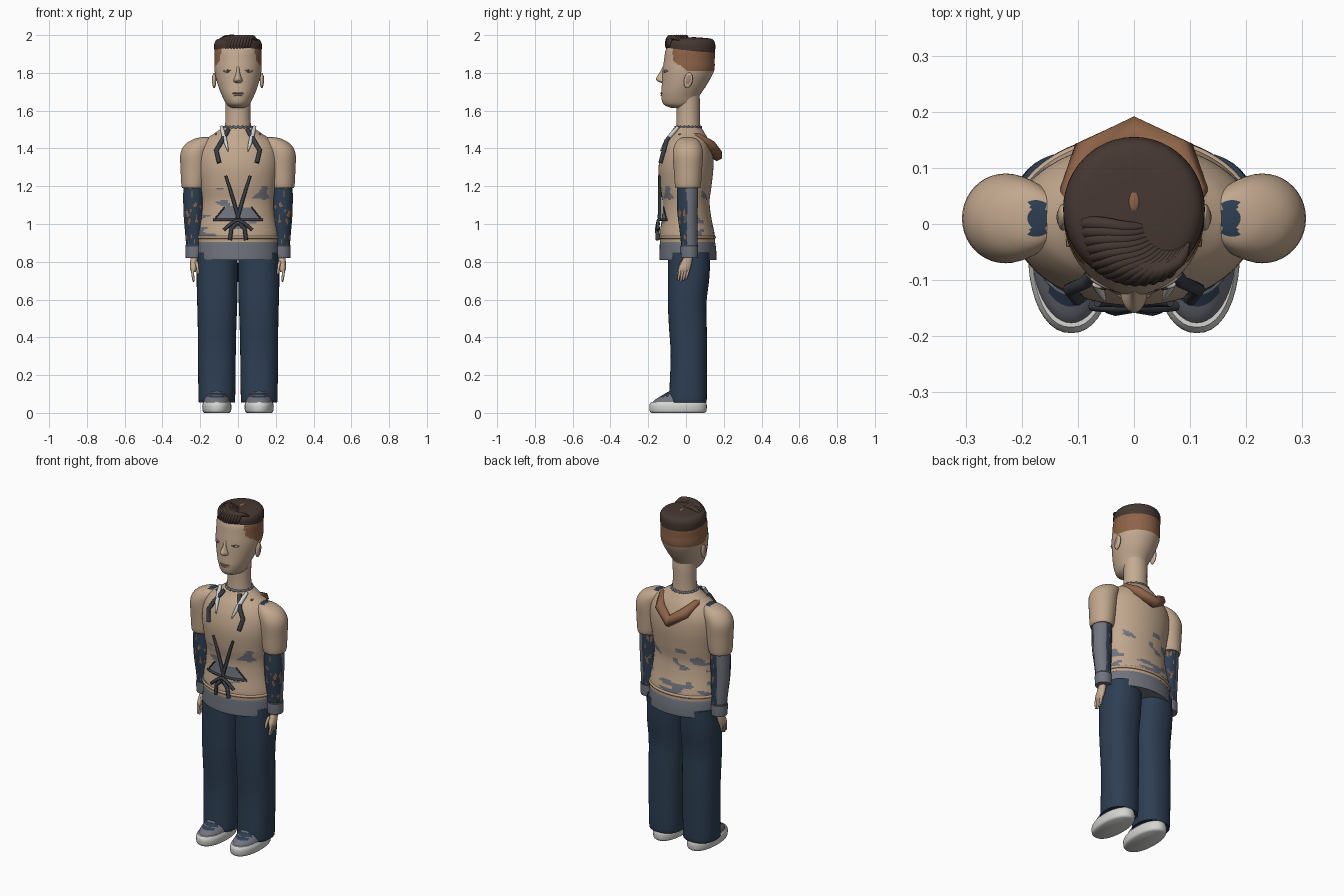
import bpy, bmesh, math, random
from math import cos, sin, pi
from mathutils import Vector, noise

random.seed(3)
cube = bpy.data.objects.get("Cube")
if cube:
    bpy.data.objects.remove(cube)


def material(name, rgb):
    m = bpy.data.materials.new(name)
    m.use_nodes = True
    m.diffuse_color = (*rgb, 1)
    bsdf = m.node_tree.nodes["Principled BSDF"]
    bsdf.inputs["Base Color"].default_value = (*rgb, 1)
    bsdf.inputs["Roughness"].default_value = 0.8
    return m


SKIN = material("skin", (0.56, 0.41, 0.29))
SHIRT = material("tan_cloth", (0.54, 0.39, 0.27))
NAVY = material("navy_denim", (0.026, 0.048, 0.085))
GREY = material("grey_cloth", (0.165, 0.175, 0.21))
HAIR = material("dark_brown_hair", (0.06, 0.039, 0.032))
BROWN = material("russet_brown", (0.27, 0.125, 0.065))
CORD = material("charcoal_cord", (0.042, 0.048, 0.06))
WHITE = material("off_white", (0.66, 0.66, 0.64))
LIP = material("muted_lip", (0.36, 0.24, 0.19))
built = []


def spread(rings, steps):
    """Catmull-Rom resampling of cross-sections."""
    out = []
    pts = [rings[0]] + list(rings) + [rings[-1]]
    for a, b, c, d in zip(pts, pts[1:], pts[2:], pts[3:]):
        for k in range(steps):
            t = k / steps
            out.append([(2 * q + (r - p) * t + (2 * p - 5 * q + 4 * r - s) * t * t
                         + (3 * q - p - 3 * r + s) * t ** 3) / 2
                        for p, q, r, s in zip(a, b, c, d)])
    return out + [list(rings[-1])]


def loft(name, rings, mats, steps=4, seg=40, power=2.0, side=1, rule=None):
    """Skin stacked rings (z, cx, cy, rx, ry); rule picks a material per face."""
    bm = bmesh.new()
    loops = []
    for z, cx, cy, rx, ry in spread(rings, steps):
        loop = []
        for i in range(seg):
            c, s = cos(2 * pi * i / seg), sin(2 * pi * i / seg)
            x = cx + rx * math.copysign(abs(c) ** (2 / power), c)
            y = cy + ry * math.copysign(abs(s) ** (2 / power), s)
            loop.append(bm.verts.new((x * side, y, z)))
        loops.append(loop)
    for lo, hi in zip(loops, loops[1:]):
        for i in range(seg):
            j = (i + 1) % seg
            bm.faces.new((lo[i], lo[j], hi[j], hi[i]))
    bm.faces.new(loops[0][::-1])
    bm.faces.new(loops[-1])
    bmesh.ops.recalc_face_normals(bm, faces=bm.faces)
    if rule:
        for f in bm.faces:
            p = f.calc_center_median()
            f.material_index = rule(abs(p.x) if side < 0 else p.x, p.y, p.z)
    return finish(name, bm, mats)


def finish(name, bm, mats):
    me = bpy.data.meshes.new(name)
    bm.to_mesh(me)
    bm.free()
    ob = bpy.data.objects.new(name, me)
    for m in mats:
        me.materials.append(m)
    bpy.context.collection.objects.link(ob)
    built.append(ob)
    return ob


def ball(name, loc, scale, mat, tilt=0):
    bm = bmesh.new()
    bmesh.ops.create_uvsphere(bm, u_segments=20, v_segments=12, radius=1)
    ob = finish(name, bm, [mat])
    ob.location, ob.scale, ob.rotation_euler = loc, scale, (tilt, 0, 0)
    return ob


def tube(name, pts, radius, mat, taper=None, smooth=True, closed=False, res=2):
    cu = bpy.data.curves.new(name, 'CURVE')
    cu.dimensions = '3D'
    cu.bevel_depth, cu.bevel_resolution, cu.use_fill_caps = radius, res, True
    sp = cu.splines.new('NURBS' if smooth else 'POLY')
    sp.points.add(len(pts) - 1)
    for i, (p, q) in enumerate(zip(sp.points, pts)):
        p.co = (*q, 1)
        p.radius = taper[i] if taper else 1
    sp.use_cyclic_u = closed
    sp.use_endpoint_u = not closed
    sp.order_u, sp.resolution_u = 3, 5
    cu.materials.append(mat)
    bpy.context.collection.objects.link(bpy.data.objects.new(name, cu))


# Head with a shaved brown band round the sides and back
loft("head", [(1.615, 0, -.03, .035, .05), (1.635, 0, -.032, .062, .088),
              (1.68, 0, -.029, .085, .102), (1.74, 0, -.008, .108, .12),
              (1.81, 0, .012, .124, .136), (1.87, 0, .018, .125, .134),
              (1.92, 0, .022, .124, .13), (1.96, 0, .025, .11, .115)],
     [SKIN, BROWN], steps=8, seg=80,
     rule=lambda x, y, z: int(z > 1.812 and y > -.07 + max(0, 1.865 - z) * 1.4))
loft("neck", [(1.48, 0, .012, .072, .066), (1.56, 0, .012, .066, .062),
              (1.64, 0, .012, .067, .062), (1.7, 0, .01, .07, .06)], [SKIN])
loft("nose", [(1.745, 0, -.115, .014, .012), (1.757, 0, -.12, .024, .032),
              (1.772, 0, -.122, .02, .036), (1.8, 0, -.115, .011, .026),
              (1.835, 0, -.108, .009, .014)], [SKIN], seg=20)
ball("upper_lip", (0, -.124, 1.692), (.032, .012, .006), LIP)
ball("lower_lip", (0, -.123, 1.681), (.026, .012, .006), LIP)
for s, tag in ((1, "left_"), (-1, "right_")):
    ball(tag + "eye", (.054 * s, -.108, 1.808), (.021, .008, .006), WHITE)
    ball(tag + "iris", (.054 * s, -.114, 1.808), (.007, .004, .006), HAIR)
    tube(tag + "eyelid", [(.032 * s, -.116, 1.81), (.054 * s, -.114, 1.818),
                          (.077 * s, -.097, 1.809)], .003, LIP)
    ball(tag + "ear", (.126 * s, .012, 1.76), (.011, .023, .042), SKIN, -.2)
    ball(tag + "ear_hollow", (.133 * s, .012, 1.763), (.005, .013, .027), LIP, -.2)

# Hair: flat cap, crown spot and swept fringe
loft("hair_cap", [(1.908, 0, .026, .123, .127), (1.93, 0, .026, .126, .129),
                  (1.96, 0, .026, .124, .127), (1.98, 0, .028, .105, .108),
                  (1.987, 0, .03, .05, .05)], [HAIR], seg=48)
ball("crown_spot", (0, .04, 1.985), (.01, .018, .005), BROWN)
for i in range(15):
    t = i / 14
    a = pi * (1.04 + .62 * t)
    x, y = .112 * cos(a), .018 + .118 * sin(a)
    tube("fringe_strand_%d" % i,
         [(x, y, 1.905 + .03 * t), (x * 1.04 + .005, y - .004, 1.95),
          (x * .8 + .02, y * .9, 1.992), (x * .5 + .06, y * .6 - .012, 1.988),
          (x * .4 + .075, y * .4, 1.972)],
         .012, HAIR, taper=[.4, 1, 1.1, .9, .3])

# Shirt with ragged grey patches and a front pouch
TORSO = [(.905, 0, .008, .212, .146), (.95, 0, .006, .212, .145),
         (1.04, 0, .003, .196, .13), (1.12, 0, 0, .19, .125),
         (1.2, 0, -.002, .2, .137), (1.3, 0, 0, .214, .145),
         (1.38, 0, .005, .21, .136), (1.44, 0, .008, .18, .113),
         (1.48, 0, .012, .125, .088), (1.515, 0, .012, .075, .066)]
DENSE = spread(TORSO, 10)


def front(x, z, lift=.004):
    """Point lying just in front of the shirt."""
    _, _, cy, rx, ry = min(DENSE, key=lambda r: abs(r[0] - z))
    return (x, cy - ry * max(0, 1 - (x / rx) ** 2) ** .5 - lift, z)


def patches(x, y, z):
    if y < 0 and 1.02 < z < 1.09 and abs(x) < .07 + (1.09 - z) * .8:
        return 1
    if .917 < z < .925:
        return 2
    n = noise.noise(Vector((x * 11 + 4, y * 11, z * 32)))
    limit = .12 if z < .99 else .34
    return int(.925 < z < 1.2 and n > limit)


loft("shirt", TORSO, [SHIRT, GREY, BROWN], steps=10, seg=112, rule=patches)
loft("lower_band", [(.81, 0, .01, .212, .148), (.815, 0, .01, .216, .151),
                    (.86, 0, .01, .215, .15), (.905, 0, .008, .211, .146),
                    (.915, 0, .008, .205, .14)], [GREY], seg=64)
hem = [(.212 * cos(a * pi / 16), .007 + .145 * sin(a * pi / 16), .93) for a in range(32)]
tube("hem_roll", hem, .008, SHIRT, closed=True)
collar = [(.075 * cos(a * pi / 20), .012 + .068 * sin(a * pi / 20),
           1.512 + .005 * (-1) ** a) for a in range(40)]
tube("collar_trim", collar, .006, GREY, closed=True)

# Folded hood on the upper back
tube("hood", [(-.115, -.04, 1.475), (-.112, .06, 1.465), (-.08, .125, 1.42),
              (0, .163, 1.365), (.08, .125, 1.42), (.112, .06, 1.465),
              (.115, -.04, 1.475)], .033, BROWN,
     taper=[.15, .6, .95, 1, .95, .6, .15], smooth=False, res=1)

# Waist ties and pouch edging
tube("pouch_edge", [front(x, 1.022) for x in (-.13, -.08, -.03, .03, .08, .13)], .007, CORD)
for s, tag in ((1, "left_"), (-1, "right_")):
    tube(tag + "pouch_side", [front(.126 * s, 1.022), front(.1 * s, 1.055),
                              front(.07 * s, 1.09)], .004, CORD)
    tube(tag + "waist_lace", [front(.065 * s, 1.255), front(.03 * s, 1.15, .01),
                              front(-.003 * s, 1.03, .012)], .01, CORD, taper=[.7, 1, 1])
    tube(tag + "waist_bow", [(0, -.146, 1.02), (.03 * s, -.152, 1.012),
                             (.075 * s, -.146, .968)], .009, CORD)
    tube(tag + "waist_tail", [(.005 * s, -.148, 1.005), (.035 * s, -.153, .975),
                              (.043 * s, -.15, .915)], .011, CORD, smooth=False)
    # Neck ribbons
    tube(tag + "neck_cord", [front(.05 * s, 1.5), front(.085 * s, 1.44, .012),
                             front(.115 * s, 1.39, .01), front(.1 * s, 1.325, .008)],
         .012, CORD, smooth=False)
    tube(tag + "neck_ribbon", [(.088 * s, -.04, 1.515), front(.072 * s, 1.455, .014),
                               front(.052 * s, 1.385, .01)], .018, WHITE, taper=[.5, 1, .15])

# Arms, hands, trouser legs and shoes
def forearm_rule(x, y, z):
    if x > .245 and y > .005:
        return 1
    return 2 if noise.noise(Vector((x * 75, y * 75, z * 28))) > .4 else 0


for s, tag in ((1, "left_"), (-1, "right_")):
    loft(tag + "sleeve", [(1.19, .237, .01, .05, .058), (1.2, .236, .01, .063, .068),
                          (1.29, .231, .01, .073, .075), (1.37, .228, .01, .077, .08),
                          (1.42, .207, .01, .074, .07), (1.45, .183, .01, .05, .048),
                          (1.46, .17, .01, .02, .02)], [SHIRT, NAVY], side=s,
         rule=lambda x, y, z: int(z > 1.43 and .158 < x < .185 and -.02 < y < .04))
    loft(tag + "forearm", [(.87, .231, .018, .042, .042), (.95, .233, .014, .047, .046),
                           (1.05, .235, .008, .053, .053), (1.13, .235, .008, .055, .056),
                           (1.23, .235, .01, .054, .055)],
         [NAVY, GREY, BROWN], steps=14, seg=56, side=s, rule=forearm_rule)
    loft(tag + "cuff", [(.82, .232, .018, .04, .04), (.825, .232, .018, .046, .045),
                        (.88, .232, .018, .047, .046), (.89, .232, .018, .043, .043)],
         [GREY, CORD], side=s, steps=6, rule=lambda x, y, z: int(.838 < z < .846 or z > .882))
    loft(tag + "palm", [(.745, .236, -.012, .012, .026), (.765, .236, -.008, .018, .032),
                        (.8, .234, .004, .019, .028), (.835, .232, .014, .019, .022)],
         [SKIN], side=s, seg=20)
    for i in range(4):
        y = -.032 + i * .014
        tube(tag + "finger_%d" % i, [(.238 * s, y + .004, .77), (.243 * s, y - .003, .735),
                                     (.234 * s, y - .01, .695 + .007 * abs(i - 1))],
             .0085, SKIN, taper=[1, 1, .6])
    tube(tag + "thumb", [(.222 * s, -.02, .8), (.21 * s, -.034, .77), (.212 * s, -.04, .735)],
         .009, SKIN, taper=[1, 1, .6])
    loft(tag + "trouser_leg", [(.062, .112, .01, .092, .096), (.075, .112, .01, .097, .1),
                               (.3, .112, .015, .1, .096), (.45, .111, .01, .102, .1),
                               (.58, .11, .006, .106, .102), (.72, .11, .014, .109, .11),
                               (.85, .108, .016, .106, .112)],
         [NAVY], side=s, power=2.3)
    loft(tag + "sole", [(0, .112, -.042, .066, .14), (.01, .112, -.042, .075, .15),
                        (.04, .112, -.042, .077, .152), (.058, .112, -.04, .07, .144)],
         [WHITE], side=s, power=2.2)
    loft(tag + "shoe_upper", [(.05, .112, -.04, .072, .143), (.07, .112, -.032, .07, .132),
                              (.092, .112, -.018, .062, .11), (.115, .112, -.002, .052, .086),
                              (.122, .112, 0, .045, .076)],
         [GREY, NAVY], side=s, steps=6, seg=48,
         rule=lambda x, y, z: int(y < -.05 and .08 < z < .108 and abs(x - .112) < .042))
    for k in range(2):
        z, y = .088 + .016 * k, -.134 + .026 * k
        tube(tag + "shoe_strap_%d" % k, [(.066 * s, y + .04, z), (.112 * s, y - .02, z + .004),
                                         (.158 * s, y + .04, z)], .005, GREY)

# Smooth shading with crisp edges
bpy.ops.object.select_all(action='DESELECT')
for ob in built:
    ob.select_set(True)
bpy.context.view_layer.objects.active = built[0]
bpy.ops.object.shade_smooth_by_angle(angle=math.radians(40))
